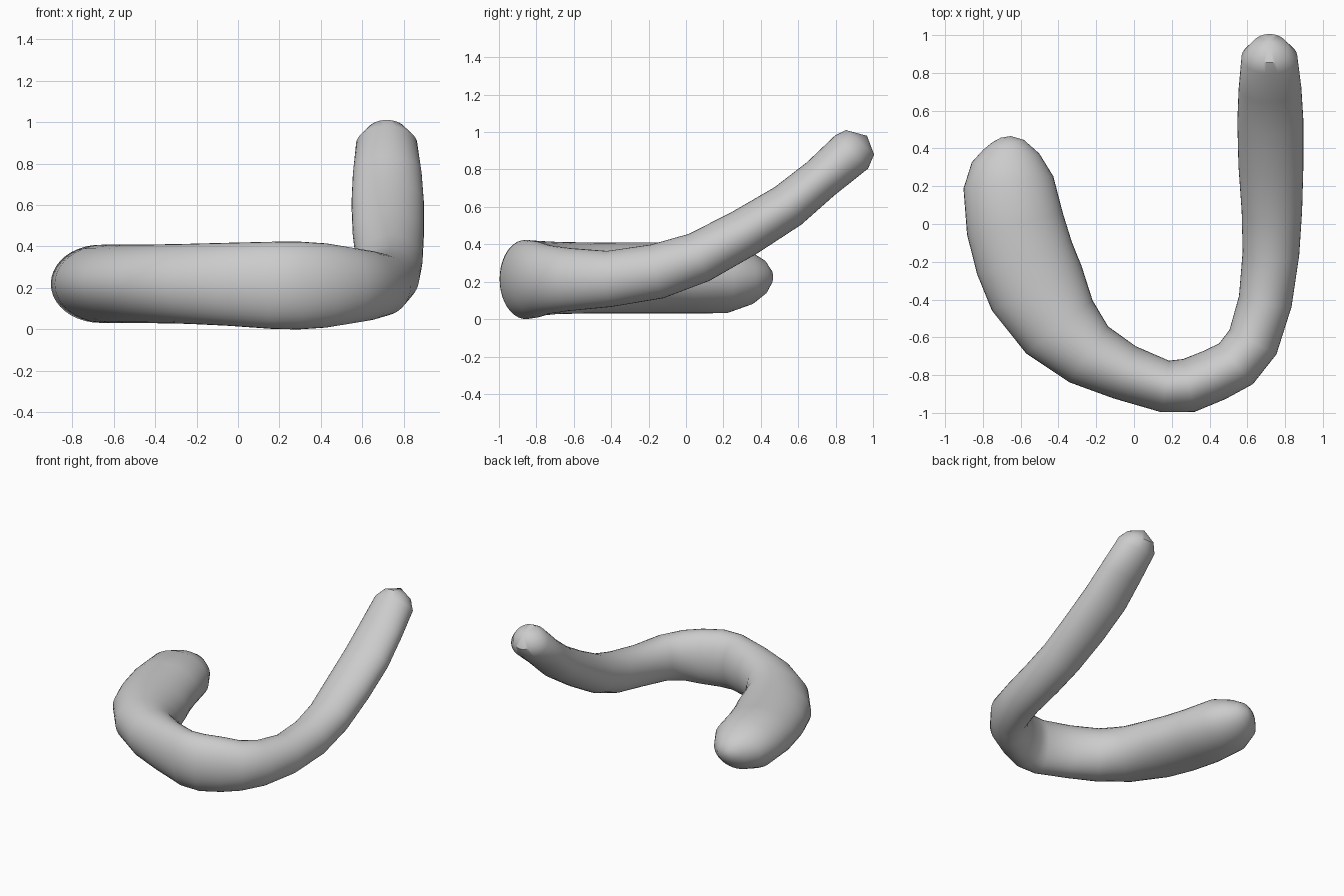
import bpy, bmesh, math
from mathutils import Vector

cube = bpy.data.objects.get("Cube")
if cube:
    bpy.data.objects.remove(cube, do_unlink=True)

SIDES = 40

# Centreline stations: x, y, z, half width, half height
STATIONS = [
    (-.70, .45, .225, .05, .04), (-.69, .42, .225, .11, .09),
    (-.68, .35, .22, .18, .14), (-.665, .22, .22, .24, .188),
    (-.63, 0, .22, .26, .19), (-.58, -.18, .22, .265, .19),
    (-.515, -.34, .22, .265, .19), (-.395, -.545, .22, .225, .19),
    (-.24, -.69, .22, .18, .193), (-.05, -.785, .218, .15, .2),
    (.165, -.86, .213, .138, .21), (.29, -.855, .212, .143, .212),
    (.425, -.80, .212, .14, .203), (.54, -.74, .212, .14, .184),
    (.63, -.625, .212, .14, .168), (.695, -.41, .215, .142, .15),
    (.725, -.155, .255, .15, .147), (.73, .07, .33, .16, .137),
    (.725, .31, .46, .172, .13), (.722, .545, .605, .175, .123),
    (.72, .72, .75, .166, .115), (.717, .885, .893, .148, .125),
    (.717, .93, .945, .1, .1),
]
START_TIP = Vector((-.705, .457, .225))
END_TIP = Vector((.717, .968, .98))

# Grey finish
grey = bpy.data.materials.new("plain grey")
grey.use_nodes = True
colour = (.6, .6, .6, 1)
grey.diffuse_color = colour
grey.node_tree.nodes["Principled BSDF"].inputs["Base Color"].default_value = colour

# Sweep an elliptical section along the curved tube
bm = bmesh.new()
points = [Vector(s[:3]) for s in STATIONS]
rings = []
for i, (p, s) in enumerate(zip(points, STATIONS)):
    before = points[max(i - 1, 0)]
    after = points[min(i + 1, len(points) - 1)]
    # Bisect the neighbouring directions to mitre the section
    tangent = ((p - before).normalized() + (after - p).normalized()).normalized()
    side = tangent.cross(Vector((0, 0, 1))).normalized()
    up = side.cross(tangent)
    ring = []
    for k in range(SIDES):
        a = math.tau * k / SIDES
        ring.append(bm.verts.new(p + side * s[3] * math.cos(a) + up * s[4] * math.sin(a)))
    rings.append(ring)
for a, b in zip(rings, rings[1:]):
    for k in range(SIDES):
        n = (k + 1) % SIDES
        bm.faces.new((a[k], a[n], b[n], b[k]))

# Close both ends with shallow fans
for ring, tip in ((rings[0], START_TIP), (rings[-1], END_TIP)):
    centre = bm.verts.new(tip)
    for k in range(SIDES):
        bm.faces.new((ring[k], ring[(k + 1) % SIDES], centre))
bmesh.ops.recalc_face_normals(bm, faces=bm.faces)

mesh = bpy.data.meshes.new("curved_tube")
bm.to_mesh(mesh)
bm.free()
mesh.materials.append(grey)
tube = bpy.data.objects.new("curved_tube", mesh)
bpy.context.collection.objects.link(tube)
bpy.context.view_layer.objects.active = tube
tube.select_set(True)
bpy.ops.object.shade_smooth_by_angle(angle=math.radians(40))
